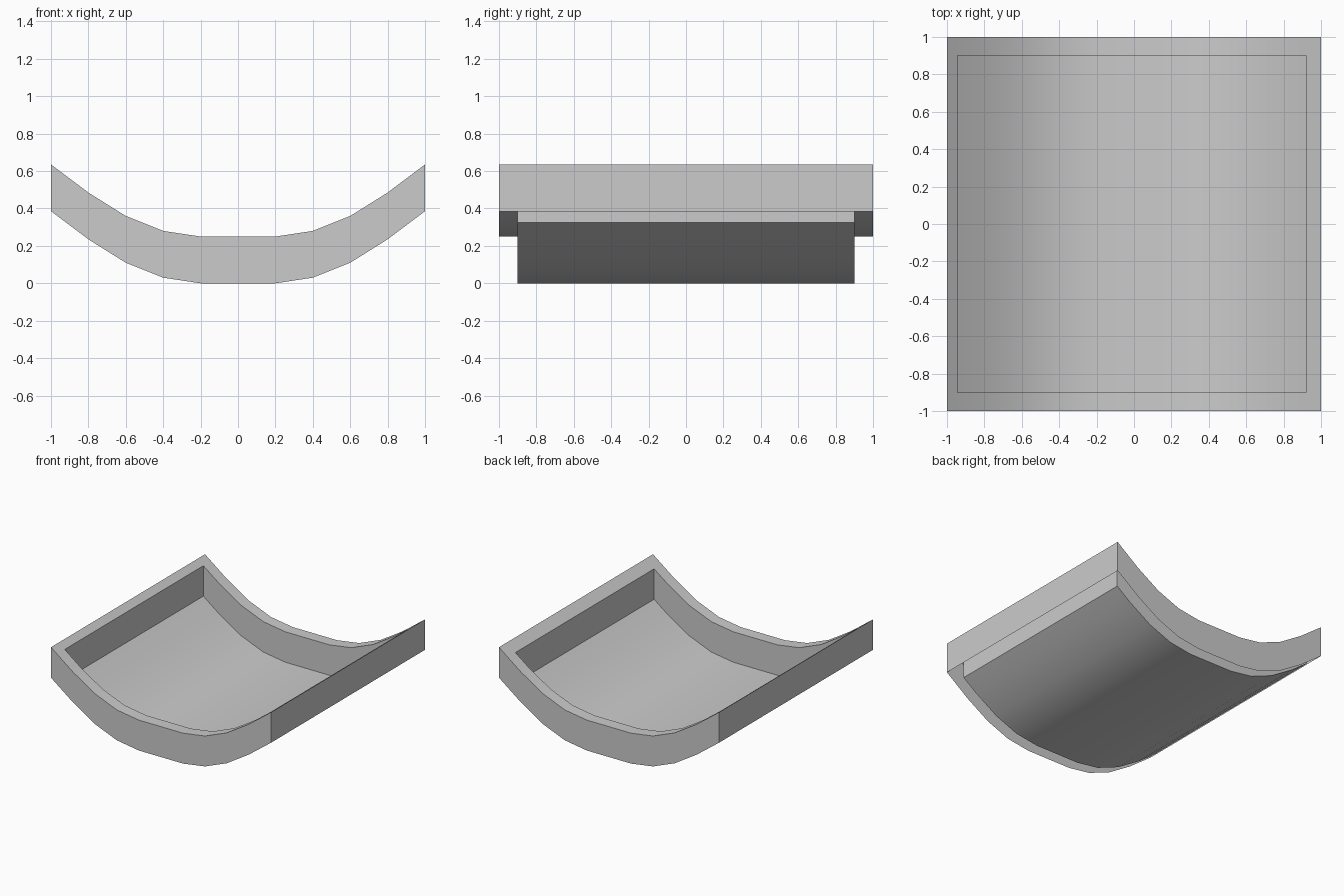
import bpy
import bmesh
import math

if "Cube" in bpy.data.objects:
    bpy.data.objects.remove(bpy.data.objects["Cube"])

DEPTH = 0.25
RIM_PROFILE = [(0.0, 0.25), (0.2, 0.25), (0.4, 0.28), (0.6, 0.36), (0.8, 0.485), (1.0, 0.635)]


def rim_height(x):
    """Height of the curved rim at x, straight between the profile points."""
    x = abs(x)
    for (x0, z0), (x1, z1) in zip(RIM_PROFILE, RIM_PROFILE[1:]):
        if x <= x1 + 1e-6:
            return z0 + (z1 - z0) * (x - x0) / (x1 - x0)


def lower(geom):
    """Drop freshly extruded vertices by the tray depth."""
    for item in geom:
        if isinstance(item, bmesh.types.BMVert):
            item.co.z -= DEPTH


LEFT, RIGHT, SIDE = -0.945, 0.92, 0.9
xs = sorted([i / 5 for i in (-5, -4, -3, -2, -1, 1, 2, 3, 4, 5)] + [LEFT, RIGHT])
ys = [-1, -SIDE, SIDE, 1]

bm = bmesh.new()

# Curved top sheet, divided into rim and inner panel
grid = [[bm.verts.new((x, y, rim_height(x))) for y in ys] for x in xs]
panel = []
for i in range(len(xs) - 1):
    for j in range(3):
        face = bm.faces.new((grid[i][j], grid[i + 1][j], grid[i + 1][j + 1], grid[i][j + 1]))
        if j == 1 and LEFT <= xs[i] < RIGHT:
            panel.append(face)
outer_edges = [e for e in bm.edges if e.is_boundary]

# Sunken floor with inner walls
sunk = bmesh.ops.extrude_face_region(bm, geom=panel)
lower(sunk["geom"])
leftover = [f for f in panel if f.is_valid and f not in sunk["geom"]]
if leftover:
    bmesh.ops.delete(bm, geom=leftover, context='FACES')

# Thin outer skirt, open underneath
skirt = bmesh.ops.extrude_edge_only(bm, edges=outer_edges)
lower(skirt["geom"])
bmesh.ops.recalc_face_normals(bm, faces=bm.faces)

mesh = bpy.data.meshes.new("curved_tray")
bm.to_mesh(mesh)
bm.free()
tray = bpy.data.objects.new("curved_tray", mesh)
bpy.context.collection.objects.link(tray)

# Smooth curve, crisp corners
bpy.context.view_layer.objects.active = tray
tray.select_set(True)
bpy.ops.object.shade_smooth_by_angle(angle=math.radians(30))
